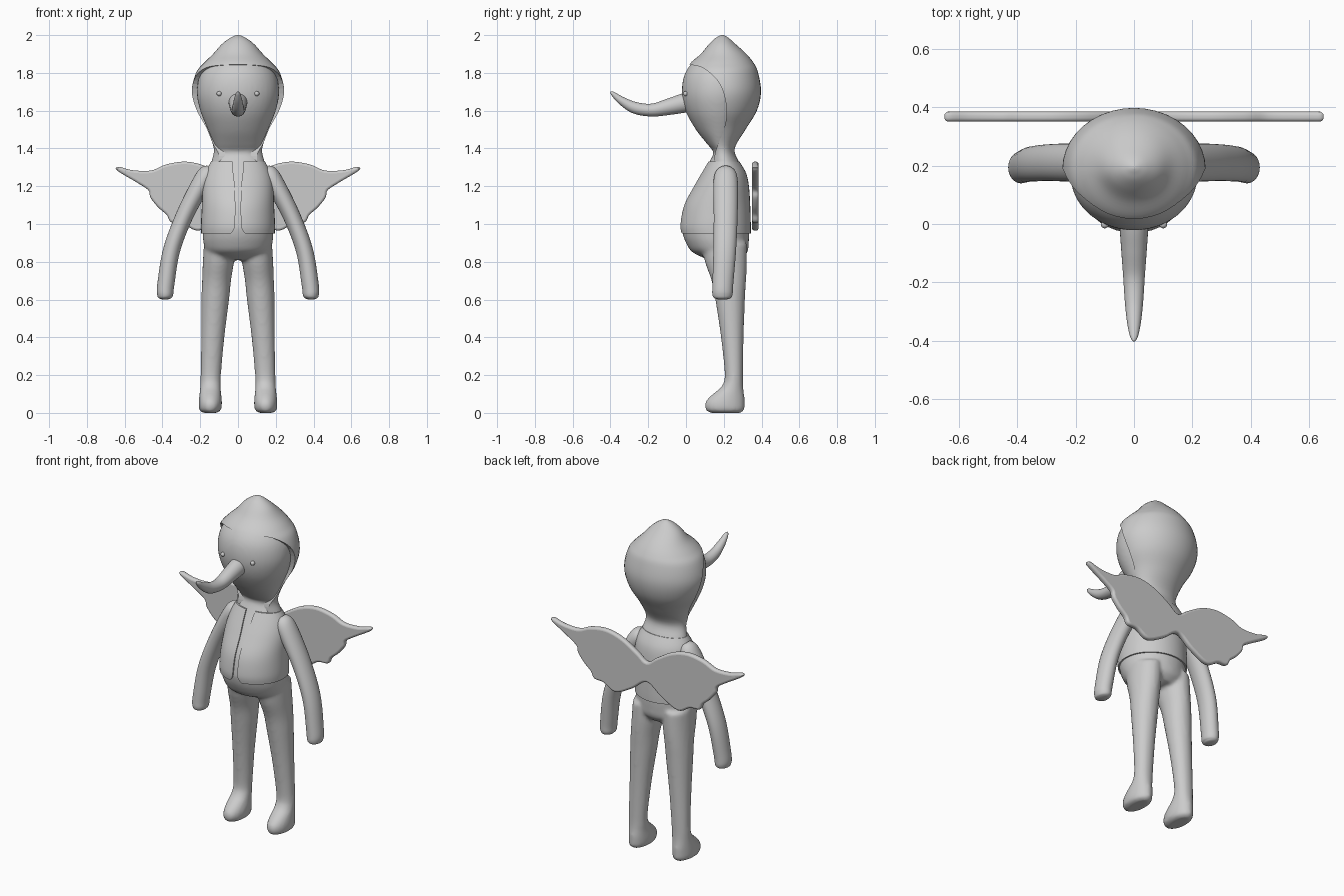
import bpy, bmesh, math
from mathutils import Vector

if "Cube" in bpy.data.objects:
    bpy.data.objects.remove(bpy.data.objects["Cube"])


def smooth_rows(rows, steps=5, closed=False):
    """Catmull-Rom interpolation through rows of numbers."""
    n, out = len(rows), []
    for i in range(n if closed else n - 1):
        idx = [(i + k) % n if closed else min(max(i + k, 0), n - 1) for k in (-1, 0, 1, 2)]
        a, b, c, d = (rows[j] for j in idx)
        for s in range(steps):
            t = s / steps
            out.append([q + 0.5 * t * (r - p + t * (2 * p - 5 * q + 4 * r - w + t * (3 * (q - r) + w - p)))
                        for p, q, r, w in zip(a, b, c, d)])
    if not closed:
        out.append(list(rows[-1]))
    return out


def skin(bm, rings, n=40):
    """Closed skin over ellipses given as (centre, u, v)."""
    loops = [[bm.verts.new(c + u * math.cos(2 * math.pi * k / n) + v * math.sin(2 * math.pi * k / n))
              for k in range(n)] for c, u, v in rings]
    for a, b in zip(loops, loops[1:]):
        for k in range(n):
            bm.faces.new((a[k], a[(k + 1) % n], b[(k + 1) % n], b[k]))
    bm.faces.new(loops[0][::-1])
    bm.faces.new(loops[-1])


def loft(bm, rows, sx=1, grow=0.0):
    """Horizontal ellipses: rows of z, x0, x1, y0, y1."""
    skin(bm, [(Vector((sx * (a + b) / 2, (c + d) / 2, z)), Vector(((b - a) / 2 + grow, 0, 0)),
               Vector((0, (d - c) / 2 + grow, 0))) for z, a, b, c, d in smooth_rows(rows)])


def sweep(bm, rows, axis):
    """Tube along x, y, z with radius across the bend plane and along the axis."""
    rows, axis = smooth_rows(rows, 6), Vector(axis)
    pts, rings = [Vector(r[:3]) for r in rows], []
    for i, r in enumerate(rows):
        t = pts[min(i + 1, len(pts) - 1)] - pts[max(i - 1, 0)]
        rings.append((pts[i], t.cross(axis).normalized() * r[3], axis * r[4]))
    skin(bm, rings, 28)


def finish(name, bm):
    bmesh.ops.recalc_face_normals(bm, faces=bm.faces)
    me = bpy.data.meshes.new(name)
    bm.to_mesh(me)
    bm.free()
    ob = bpy.data.objects.new(name, me)
    bpy.context.collection.objects.link(ob)
    return ob


def shade(ob, angle=50):
    bpy.ops.object.select_all(action='DESELECT')
    ob.select_set(True)
    bpy.context.view_layer.objects.active = ob
    bpy.ops.object.shade_smooth_by_angle(angle=math.radians(angle))


def cut(ob, outline, direction):
    """Boolean away an outline extruded in the given direction."""
    bm = bmesh.new()
    f = bm.faces.new([bm.verts.new(p) for p in outline])
    new = bmesh.ops.extrude_face_region(bm, geom=[f])['geom']
    bmesh.ops.translate(bm, vec=direction, verts=[v for v in new if isinstance(v, bmesh.types.BMVert)])
    cutter = finish(ob.name + "_cutter", bm)
    cutter.hide_render = True
    cutter.hide_set(True)
    m = ob.modifiers.new("opening", 'BOOLEAN')
    m.operation, m.solver, m.object = 'DIFFERENCE', 'EXACT', cutter


def sym(rows):
    return [(z, -r, r, a, b) for z, r, a, b in rows]


# Body: torso, neck, face and legs blended into one skin
torso = sym([(.81, .10, .12, .29), (.85, .165, .035, .325), (.90, .183, 0, .332), (.95, .187, -.018, .335),
             (1.0, .188, -.022, .335), (1.1, .183, -.002, .332), (1.2, .18, .05, .325),
             (1.27, .165, .09, .31), (1.33, .135, .125, .275), (1.38, .115, .145, .25)])
head = sym([(1.42, .125, .115, .25), (1.5, .16, .052, .30), (1.6, .20, -.003, .34), (1.7, .218, -.022, .36),
            (1.8, .197, -.004, .35), (1.88, .13, .06, .30), (1.92, .03, .15, .22)])
leg = [(0, .11, .185, .13, .29), (.015, .09, .205, .105, .308), (.05, .085, .208, .10, .31),
       (.08, .087, .206, .12, .31), (.11, .09, .203, .155, .306), (.14, .091, .20, .188, .303),
       (.20, .09, .198, .205, .302), (.4, .072, .195, .185, .305), (.6, .047, .194, .155, .312),
       (.7, .037, .19, .135, .318), (.8, .022, .186, .10, .322), (.9, .02, .18, .08, .322)]
bm = bmesh.new()
loft(bm, torso + head)
for s in (1, -1):
    loft(bm, leg, s)
body = finish("body", bm)
m = body.modifiers.new("blend", 'REMESH')
m.mode, m.voxel_size = 'VOXEL', 0.011
m = body.modifiers.new("soften", 'SMOOTH')
m.factor, m.iterations = 0.5, 6
m = body.modifiers
bpy.context.view_layer.objects.active = body
body.select_set(True)
for mod in list(body.modifiers):
    bpy.ops.object.modifier_apply(modifier=mod.name)
shade(body, 80)

# Hood with face opening
bm = bmesh.new()
loft(bm, sym([(1.33, .14, .125, .28), (1.4, .128, .12, .258), (1.5, .165, .05, .315), (1.6, .22, 0, .375),
              (1.7, .245, -.022, .397), (1.8, .222, -.002, .382), (1.85, .183, .022, .36), (1.9, .132, .078, .32),
              (1.95, .088, .12, .265), (1.98, .05, .15, .232), (1.995, .022, .175, .21), (2.0, .006, .188, .198)]))
hood = finish("hood", bm)
edge = smooth_rows([(-.03, 1.847), (.03, 1.842), (.10, 1.82), (.18, 1.74), (.215, 1.61), (.20, 1.5),
                    (.155, 1.38), (.15, 1.3)])
cut(hood, [(-.4, y, z) for y, z in edge + [(-.3, 1.3), (-.3, 1.847)]], (.8, 0, 0))
shade(hood)

# Open jacket over the torso
bm = bmesh.new()
loft(bm, torso[3:9], grow=.008)
jacket = finish("jacket", bm)
gap = smooth_rows([(.03, 1.36), (.027, 1.29), (.016, 1.18), (.015, 1.02), (.022, .97), (.05, .94)])
cut(jacket, [(x, -.2, z) for x, z in gap] + [(-x, -.2, z) for x, z in gap[::-1]], (0, .38, 0))
shade(jacket)

# Arms
bm = bmesh.new()
sweep(bm, [(.14, .21, 1.29, .03, .035), (.16, .21, 1.265, .05, .057), (.20, .21, 1.205, .05, .065),
           (.285, .21, 1.04, .046, .063), (.352, .205, .86, .045, .06), (.382, .195, .68, .045, .055),
           (.386, .193, .625, .042, .053), (.386, .193, .606, .03, .04), (.386, .193, .60, .01, .015)], (0, 1, 0))
arms = finish("arms", bm)
arms.modifiers.new("mirror", 'MIRROR')
shade(arms)

# Long curved beak
bm = bmesh.new()
sweep(bm, [(0, .06, 1.645, .056, .054), (0, 0, 1.642, .052, .05), (0, -.085, 1.622, .044, .044),
           (0, -.18, 1.603, .034, .037), (0, -.27, 1.615, .031, .031), (0, -.34, 1.652, .022, .023),
           (0, -.385, 1.688, .012, .013), (0, -.40, 1.70, .003, .003)], (1, 0, 0))
shade(finish("beak", bm), 80)

# Eyes
bm = bmesh.new()
bmesh.ops.create_uvsphere(bm, u_segments=16, v_segments=10, radius=.013)
bmesh.ops.translate(bm, vec=(.10, -.002, 1.69), verts=bm.verts)
eyes = finish("eyes", bm)
eyes.modifiers.new("mirror", 'MIRROR')
shade(eyes)

# Pair of flat wings with rounded rim
half = [(.07, 1.245), (.17, 1.302), (.275, 1.327), (.38, 1.312), (.46, 1.28), (.56, 1.282), (.63, 1.30),
        (.636, 1.284), (.53, 1.22), (.472, 1.18), (.46, 1.14), (.42, 1.09), (.375, 1.05), (.352, 1.012),
        (.29, 1.005), (.21, .968), (.10, 1.02)]
outline = smooth_rows([(0, 1.20)] + half + [(0, 1.085)] + [(-x, z) for x, z in half[::-1]], 5, True)
cu = bpy.data.curves.new("wings", 'CURVE')
cu.dimensions, cu.fill_mode = '2D', 'BOTH'
cu.extrude, cu.bevel_depth, cu.bevel_resolution, cu.offset = .004, .013, 3, -.01
sp = cu.splines.new('POLY')
sp.points.add(len(outline) - 1)
for p, (x, z) in zip(sp.points, outline):
    p.co = (x, z, 0, 1)
sp.use_cyclic_u = True
wings = bpy.data.objects.new("wings", cu)
bpy.context.collection.objects.link(wings)
wings.rotation_euler.x = math.pi / 2
wings.location.y = .367
bpy.ops.object.select_all(action='DESELECT')
wings.select_set(True)
bpy.context.view_layer.objects.active = wings
bpy.ops.object.convert(target='MESH')
shade(bpy.context.view_layer.objects.active, 40)
